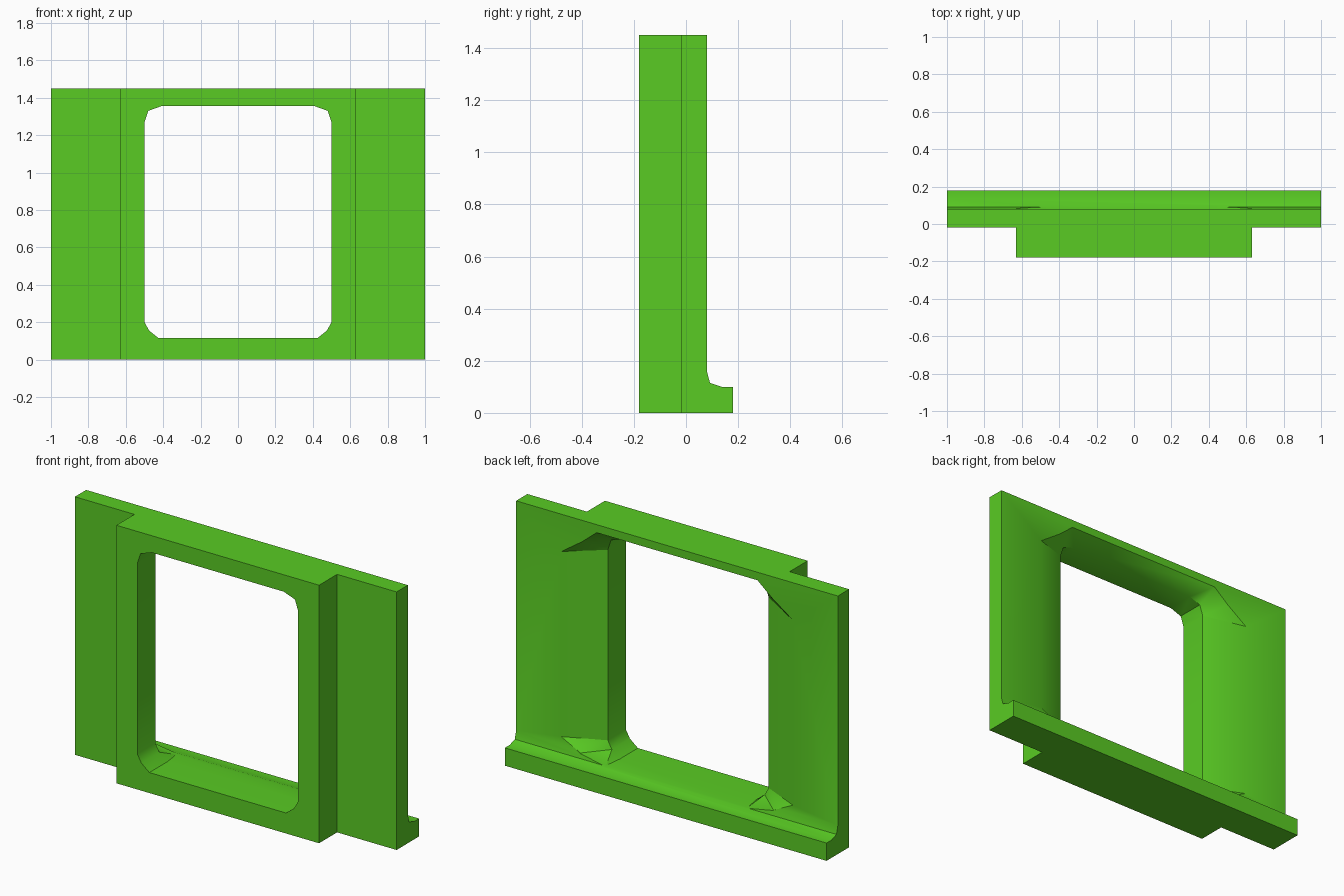
import bpy, bmesh
from math import radians

if "Cube" in bpy.data.objects:
    bpy.data.objects.remove(bpy.data.objects["Cube"])


def loft(name, rings):
    """Closed solid skinned through rings with equal point counts."""
    bm = bmesh.new()
    loops = [[bm.verts.new(p) for p in ring] for ring in rings]
    n = len(loops[0])
    for a, b in zip(loops, loops[1:]):
        for i in range(n):
            j = (i + 1) % n
            bm.faces.new((a[i], a[j], b[j], b[i]))
    caps = [bm.faces.new(loops[0]), bm.faces.new(loops[-1])]
    bmesh.ops.triangulate(bm, faces=[f for f in bm.faces if f not in caps])
    bmesh.ops.recalc_face_normals(bm, faces=bm.faces[:])
    mesh = bpy.data.meshes.new(name)
    bm.to_mesh(mesh)
    bm.free()
    obj = bpy.data.objects.new(name, mesh)
    bpy.context.collection.objects.link(obj)
    return obj


def boolean(target, helper, operation):
    mod = target.modifiers.new(operation, 'BOOLEAN')
    mod.object, mod.operation, mod.solver = helper, operation, 'EXACT'
    bpy.context.view_layer.objects.active = target
    bpy.ops.object.modifier_apply(modifier=mod.name)
    bpy.data.objects.remove(helper)


def mirrored_ring(half, y):
    return [(x, y, z) for x, z in half] + [(-x, y, z) for x, z in reversed(half)]


# Wall panel with a filleted ledge along the back
side = [(-0.02, 0), (0.18, 0), (0.18, 0.10), (0.137, 0.10), (0.092, 0.115),
        (0.08, 0.16), (0.08, 1.45), (-0.02, 1.45)]
wall = loft("window_wall", [[(x, y, z) for y, z in side] for x in (-1, 1)])

# Thick front frame block, joined to the panel
block = [(-0.63, -0.18), (0.63, -0.18), (0.63, 0.0), (-0.63, 0.0)]
frame = loft("front_frame", [[(x, y, z) for x, y in block] for z in (0, 1.45)])
boolean(wall, frame, 'UNION')

# Window opening: straight through the frame, flaring towards the back
opening = [(0.425, 0.115), (0.475, 0.155), (0.50, 0.20),
           (0.50, 1.27), (0.48, 1.33), (0.41, 1.355)]
flare = [(0.44, 0.113), (0.60, 0.14), (0.72, 0.20),
         (0.72, 1.24), (0.59, 1.33), (0.50, 1.405)]
cutter = loft("window_cutter", [mirrored_ring(opening, -0.3), mirrored_ring(opening, -0.02),
                                mirrored_ring(flare, 0.08), mirrored_ring(flare, 0.3)])
cutter.hide_render = True
boolean(wall, cutter, 'DIFFERENCE')

# Tidy coplanar seams
bm = bmesh.new()
bm.from_mesh(wall.data)
bmesh.ops.remove_doubles(bm, verts=bm.verts[:], dist=1e-5)
bmesh.ops.dissolve_limit(bm, angle_limit=radians(0.5), verts=bm.verts[:], edges=bm.edges[:])
bm.to_mesh(wall.data)
bm.free()

# Green finish and smooth shading
green = bpy.data.materials.new("green")
green.diffuse_color = (0.10, 0.60, 0.017, 1)
green.use_nodes = True
green.node_tree.nodes["Principled BSDF"].inputs["Base Color"].default_value = green.diffuse_color
wall.data.materials.clear()
wall.data.materials.append(green)
bpy.ops.object.select_all(action='DESELECT')
wall.select_set(True)
bpy.context.view_layer.objects.active = wall
bpy.ops.object.shade_smooth_by_angle(angle=radians(30))
